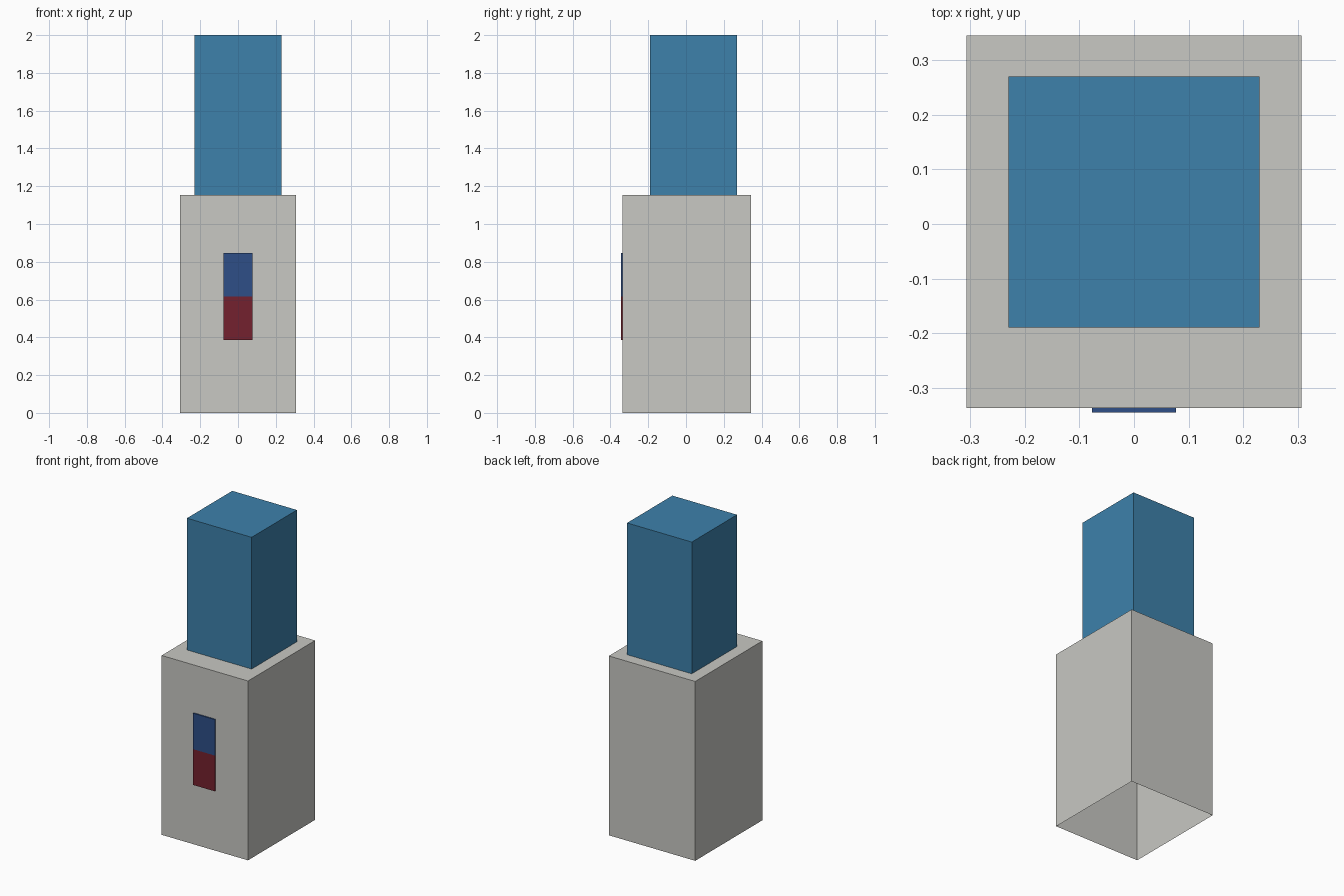
import bpy, bmesh

if "Cube" in bpy.data.objects:
    bpy.data.objects.remove(bpy.data.objects["Cube"])


def material(name, rgb):
    """Flat colour from 0-255 sRGB."""
    lin = [((c / 255 + 0.055) / 1.055) ** 2.4 for c in rgb]
    mat = bpy.data.materials.new(name)
    mat.diffuse_color = (*lin, 1)
    mat.use_nodes = True
    mat.node_tree.nodes["Principled BSDF"].inputs["Base Color"].default_value = mat.diffuse_color
    return mat


def box(name, x, y, z, mat, open_side):
    """Box between (min, max) ranges, left open on the side facing open_side."""
    bm = bmesh.new()
    bmesh.ops.create_cube(bm, size=1)
    for v in bm.verts:
        v.co = [r[0] if c < 0 else r[1] for c, r in zip(v.co, (x, y, z))]
    bm.normal_update()
    hidden = [f for f in bm.faces
              if sum(a * b for a, b in zip(f.normal, open_side)) > 0.9]
    bmesh.ops.delete(bm, geom=hidden, context='FACES')
    mesh = bpy.data.meshes.new(name)
    bm.to_mesh(mesh)
    bm.free()
    mesh.materials.append(mat)
    obj = bpy.data.objects.new(name, mesh)
    bpy.context.collection.objects.link(obj)
    return obj


grey = material("warm grey", (200, 200, 195))
blue = material("water blue", (61, 129, 171))
navy = material("navy blue", (46, 78, 135))
red = material("dark red", (116, 33, 46))

DOWN, BACK = (0, 0, -1), (0, 1, 0)

# Dispenser cabinet, hollow and open underneath
box("cabinet", (-0.307, 0.307), (-0.337, 0.345), (0, 1.153), grey, DOWN)

# Water bottle standing on the cabinet top
box("water_bottle", (-0.23, 0.23), (-0.19, 0.27), (1.153, 2), blue, DOWN)

# Cold and hot tap plates on the front
for name, z, mat in (("cold_tap_plate", (0.615, 0.846), navy),
                     ("hot_tap_plate", (0.385, 0.615), red)):
    box(name, (-0.077, 0.077), (-0.345, -0.337), z, mat, BACK)
